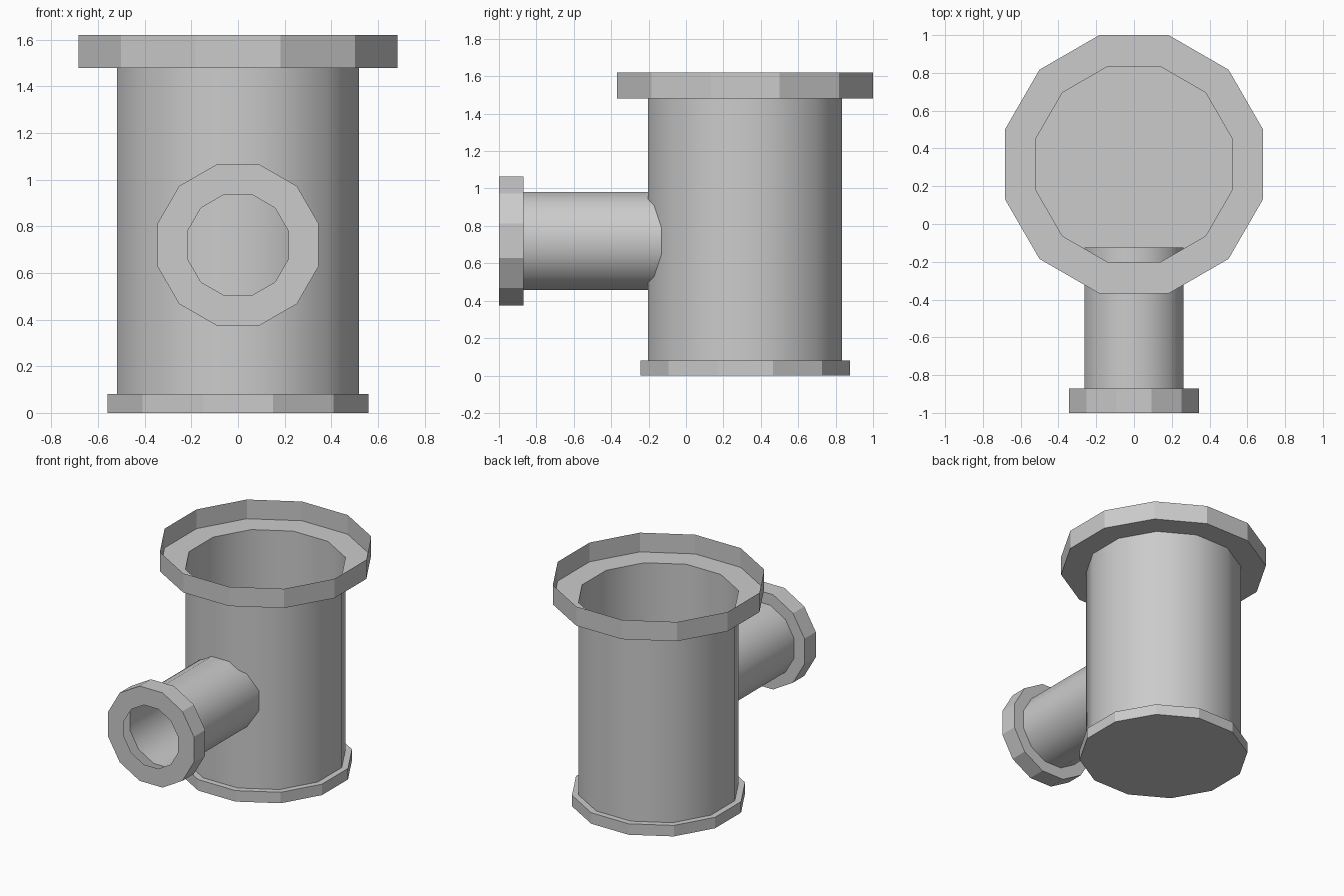
import bpy, bmesh
from math import cos, sin, pi
from mathutils import Matrix

cube = bpy.data.objects.get("Cube")
if cube:
    bpy.data.objects.remove(cube, do_unlink=True)

SIDES = 12
AXIS_Y = 0.316      # centre line of the upright vessel
PORT_Z = 0.72       # centre line of the front port

grey = bpy.data.materials.new("light_grey")
grey.use_nodes = True
colour = (0.6, 0.6, 0.6, 1)
grey.diffuse_color = colour
grey.node_tree.nodes["Principled BSDF"].inputs["Base Color"].default_value = colour


def shell(name, profile, matrix, smooth=False, cap_start=False):
    """Thin twelve-sided shell swept from (flat-to-centre radius, height) points."""
    bm = bmesh.new()
    rings = []
    for apothem, height in profile:
        radius = apothem / cos(pi / SIDES)
        angles = [(2 * i + 1) * pi / SIDES for i in range(SIDES)]
        rings.append([bm.verts.new((radius * cos(a), radius * sin(a), height))
                      for a in angles])
    for low, high in zip(rings, rings[1:]):
        for i in range(SIDES):
            j = (i + 1) % SIDES
            face = bm.faces.new((low[i], low[j], high[j], high[i]))
            face.smooth = smooth
    if cap_start:
        bm.faces.new(rings[0][::-1])
    bm.transform(matrix)
    mesh = bpy.data.meshes.new(name)
    bm.to_mesh(mesh)
    bm.free()
    mesh.materials.append(grey)
    obj = bpy.data.objects.new(name, mesh)
    bpy.context.collection.objects.link(obj)
    return obj


upright = Matrix.Translation((0, AXIS_Y, 0))
forward = Matrix.Translation((0, 0, PORT_Z)) @ Matrix.Rotation(pi / 2, 4, 'X')

# Upright vessel: closed foot, smooth wall, open collar
shell("foot_flange", [(0.56, 0), (0.56, 0.08), (0.518, 0.08)], upright, cap_start=True)
shell("vessel_wall", [(0.518, 0.08), (0.518, 1.48)], upright, smooth=True)
shell("top_collar", [(0.518, 1.48), (0.684, 1.48), (0.684, 1.62)], upright)

# Front port: smooth pipe running into the vessel, hollow flange with a round opening
shell("port_pipe", [(0.262, 0.125), (0.262, 0.87)], forward, smooth=True)
shell("port_flange", [(0.262, 0.87), (0.345, 0.87), (0.345, 1), (0.217, 1)], forward)
